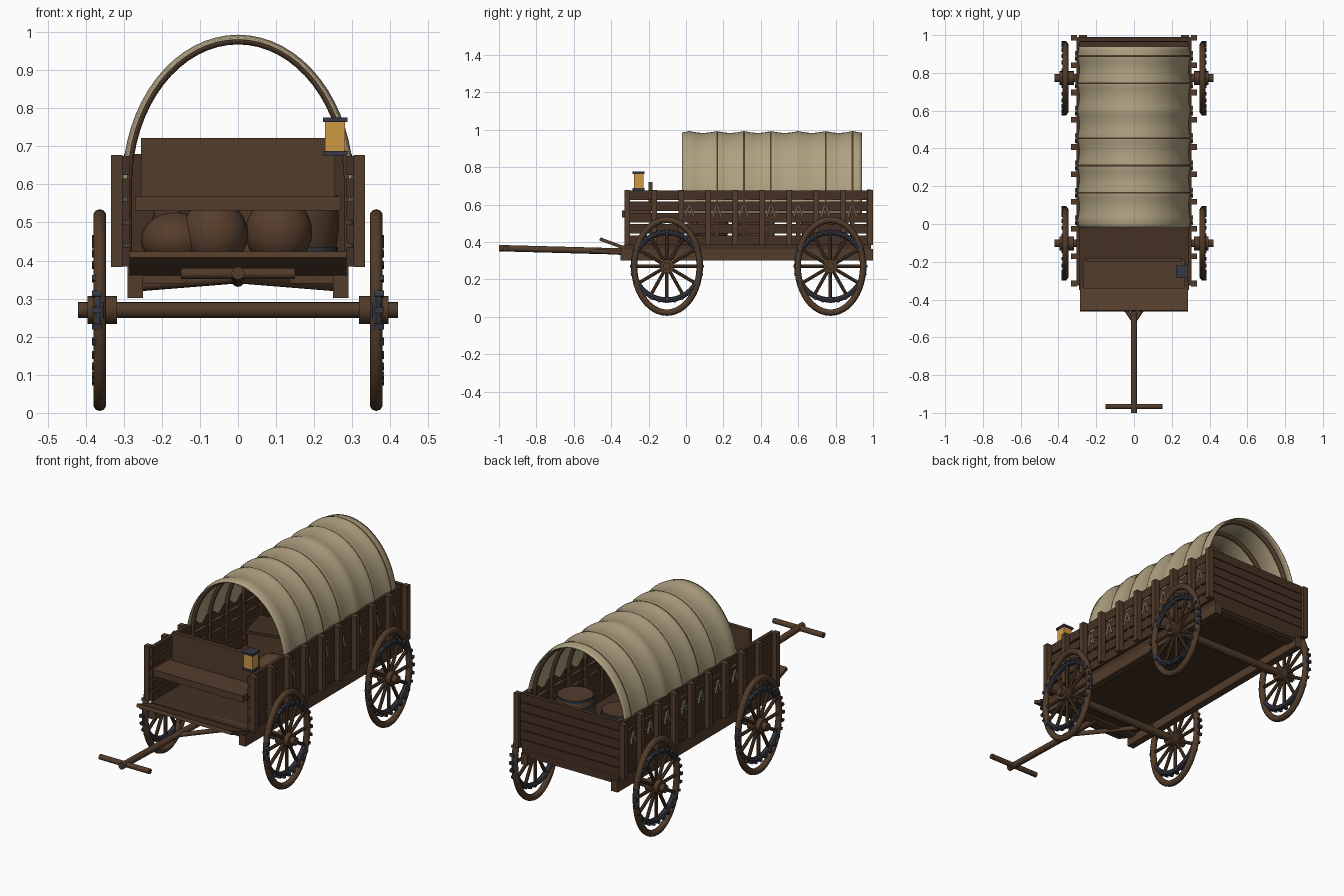
import bpy, bmesh, math
from mathutils import Vector, Matrix

if "Cube" in bpy.data.objects:
    bpy.data.objects.remove(bpy.data.objects["Cube"])


def material(name, r, g, b):
    m = bpy.data.materials.new(name)
    m.use_nodes = True
    m.diffuse_color = (r, g, b, 1)
    m.node_tree.nodes["Principled BSDF"].inputs["Base Color"].default_value = (r, g, b, 1)
    return m


WOOD = material("brown wood", 0.085, 0.045, 0.024)
DARK = material("dark wood", 0.058, 0.030, 0.017)
WHEEL = material("wheel wood", 0.082, 0.043, 0.022)
SACK = material("sack brown", 0.095, 0.048, 0.025)
CANVAS = material("canvas", 0.43, 0.36, 0.22)
ROPE = material("rope", 0.50, 0.41, 0.25)
IRON = material("iron", 0.035, 0.040, 0.055)
AMBER = material("amber glass", 0.62, 0.32, 0.06)


def finish(bm, name, mat, smooth=False):
    bmesh.ops.recalc_face_normals(bm, faces=bm.faces)
    me = bpy.data.meshes.new(name)
    bm.to_mesh(me)
    bm.free()
    me.materials.append(mat)
    ob = bpy.data.objects.new(name, me)
    bpy.context.collection.objects.link(ob)
    if smooth:
        bpy.ops.object.select_all(action='DESELECT')
        ob.select_set(True)
        bpy.context.view_layer.objects.active = ob
        bpy.ops.object.shade_smooth_by_angle(angle=math.radians(40))
    return ob


def add_box(bm, center, size, rot=Matrix()):
    mat = Matrix.Translation(center) @ rot @ Matrix.Diagonal((*size, 1))
    bmesh.ops.create_cube(bm, size=1, matrix=mat)


def box(name, mat, center, size, rot=Matrix()):
    bm = bmesh.new()
    add_box(bm, center, size, rot)
    return finish(bm, name, mat)


def add_rod(bm, a, b, r, sides=12):
    a, b = Vector(a), Vector(b)
    d = b - a
    mat = Matrix.Translation((a + b) / 2) @ d.to_track_quat('Z', 'Y').to_matrix().to_4x4()
    bmesh.ops.create_cone(bm, cap_ends=True, segments=sides, radius1=r, radius2=r,
                          depth=d.length, matrix=mat)


def rod(name, mat, a, b, r, sides=16):
    bm = bmesh.new()
    add_rod(bm, a, b, r, sides)
    return finish(bm, name, mat, True)


def add_tube(bm, path, r, sides=10, closed=False):
    # sweep a circle along a path lying in the x/z or y/z plane
    pts = [Vector(p) for p in path]
    n = len(pts)
    side = (pts[1] - pts[0]).cross(pts[n // 2] - pts[0]).normalized()
    rings = []
    for i, p in enumerate(pts):
        q0 = pts[(i - 1) % n] if closed else pts[max(i - 1, 0)]
        q1 = pts[(i + 1) % n] if closed else pts[min(i + 1, n - 1)]
        out = (q1 - q0).normalized().cross(side)
        rings.append([bm.verts.new(p + r * (math.cos(t) * out + math.sin(t) * side))
                      for t in (math.tau * k / sides for k in range(sides))])
    for i in range(n if closed else n - 1):
        a, b = rings[i], rings[(i + 1) % n]
        for k in range(sides):
            bm.faces.new((a[k], a[(k + 1) % sides], b[(k + 1) % sides], b[k]))
    if not closed:
        bm.faces.new(rings[0])
        bm.faces.new(rings[-1])


# Bed and frame
box("bed_floor", DARK, (0, 0.33, 0.367), (0.58, 1.32, 0.035))
for s, side in ((1, "left"), (-1, "right")):
    box(side + "_frame_beam", WOOD, (s * 0.27, 0.325, 0.332), (0.04, 1.35, 0.06))
for y, end in ((-0.31, "front"), (0.96, "rear")):
    box(end + "_cross_beam", WOOD, (0, y, 0.362), (0.58, 0.05, 0.045))

# Plank sides with posts
for s, side in ((1, "left"), (-1, "right")):
    bm = bmesh.new()
    for i in range(5):
        add_box(bm, (s * 0.295, 0.33, 0.41 + 0.06 * i), (0.02, 1.31, 0.05))
    finish(bm, side + "_wall_planks", DARK)
    bm = bmesh.new()
    for i in range(10):
        add_box(bm, (s * 0.318, -0.315 + 0.1445 * i, 0.53), (0.03, 0.03, 0.295))
    finish(bm, side + "_wall_posts", WOOD)

# Tail board
bm = bmesh.new()
for i in range(6):
    add_box(bm, (0, 0.978, 0.407 + 0.05 * i), (0.60, 0.022, 0.046))
finish(bm, "tail_planks", DARK)
box("tail_backing", DARK, (0, 0.968, 0.53), (0.58, 0.008, 0.28))

# Driver bench and footboard
box("bench_seat", WOOD, (0, -0.265, 0.55), (0.54, 0.155, 0.036))
box("bench_back", WOOD, (0, -0.19, 0.644), (0.51, 0.02, 0.155))
tilt = Matrix.Rotation(math.radians(-20), 4, 'X')
box("footboard", WOOD, (0, -0.395, 0.392), (0.57, 0.14, 0.018), tilt)

# Draw pole
rod("draw_pole", WOOD, (0, -0.30, 0.348), (0, -1.0, 0.367), 0.017)
rod("pole_handle", WOOD, (-0.15, -0.966, 0.366), (0.15, -0.966, 0.366), 0.014)
for s, side in ((1, "left"), (-1, "right")):
    rod(side + "_pole_brace", WOOD, (0, -0.515, 0.352), (s * 0.25, -0.15, 0.332), 0.012)

# Wheels: tall oval wooden rim, round iron band with studs, spokes and hub
ZC = 0.27
STEPS = 48
for y, end in ((-0.102, "front"), (0.772, "rear")):
    rod(end + "_axle", WHEEL, (-0.42, y, ZC), (0.42, y, ZC), 0.021)
    for s, side in ((1, "left"), (-1, "right")):
        name = end + "_" + side
        x = s * 0.363
        circle = [(math.cos(math.tau * k / STEPS), math.sin(math.tau * k / STEPS))
                  for k in range(STEPS)]
        bm = bmesh.new()
        add_tube(bm, [(x, y + 0.175 * c, ZC + 0.248 * n) for c, n in circle], 0.017, 10, True)
        finish(bm, name + "_wheel_rim", WHEEL, True)
        bm = bmesh.new()
        add_tube(bm, [(x, y + 0.18 * c, ZC + 0.18 * n) for c, n in circle], 0.014, 8, True)
        finish(bm, name + "_iron_band", IRON, True)
        bm = bmesh.new()
        for k in range(28):
            t = math.tau * k / 28
            add_box(bm, (x + s * 0.007, y + 0.19 * math.cos(t), ZC + 0.19 * math.sin(t)),
                    (0.026, 0.015, 0.015), Matrix.Rotation(t, 4, 'X'))
        finish(bm, name + "_band_studs", IRON)
        bm = bmesh.new()
        for k in range(12):
            t = math.tau * k / 12
            add_rod(bm, (x, y, ZC),
                    (x, y + 0.175 * math.cos(t), ZC + 0.18 * math.sin(t)), 0.009, 8)
        finish(bm, name + "_spokes", WHEEL, True)
        rod(name + "_hub", WHEEL, (s * 0.318, y, ZC), (s * 0.395, y, ZC), 0.037)


# Canopy arch: half oval on straight legs
def arch(a, b, bottom, n=32):
    pts = [(a * math.cos(math.pi * k / n), 0.6 + b * math.sin(math.pi * k / n))
           for k in range(n + 1)]
    return [(a, bottom)] + pts + [(-a, bottom)]


HOOPS = [0.02 + 0.145 * i for i in range(7)]
bm = bmesh.new()
for y in HOOPS:
    add_tube(bm, [(x, y, z) for x, z in arch(0.291, 0.380, 0.42)], 0.0125, 10)
finish(bm, "canopy_hoops", WOOD, True)

bm = bmesh.new()
rows = []
for j in range(49):
    y = -0.02 + 0.02 * j
    sag = 0.010 * abs(math.sin(math.pi * (y - HOOPS[0]) / 0.145))
    rows.append([bm.verts.new((x, y, z))
                 for x, z in arch(0.301 - sag, 0.390 - sag, 0.54)])
for r0, r1 in zip(rows, rows[1:]):
    for k in range(len(r0) - 1):
        bm.faces.new((r0[k], r0[k + 1], r1[k + 1], r1[k]))
cover = finish(bm, "canvas_cover", CANVAS, True)
solid = cover.modifiers.new("thickness", 'SOLIDIFY')
solid.thickness = 0.006
solid.offset = 0

# Rope ties on the outside of the walls
bm = bmesh.new()
for s in (1, -1):
    for y in HOOPS:
        for d in (-1, 1):
            add_rod(bm, (s * 0.308, y + d * 0.004, 0.595), (s * 0.308, y + d * 0.022, 0.535), 0.005, 6)
finish(bm, "rope_ties", ROPE, True)

# Cargo: barrels
for i, (x, y) in enumerate(((0.16, 0.72), (-0.12, 0.74))):
    bm = bmesh.new()
    rings = []
    for k in range(9):
        h = k / 8
        r = 0.085 + 0.02 * math.sin(math.pi * h)
        rings.append([bm.verts.new((x + r * math.cos(t), y + r * math.sin(t), 0.385 + 0.225 * h))
                      for t in (math.tau * q / 24 for q in range(24))])
    for a, b in zip(rings, rings[1:]):
        for q in range(24):
            bm.faces.new((a[q], a[(q + 1) % 24], b[(q + 1) % 24], b[q]))
    bm.faces.new(rings[0])
    bm.faces.new(rings[-1])
    finish(bm, "barrel_%d" % (i + 1), WOOD, True)
    bm = bmesh.new()
    for z, r in ((0.43, 0.099), (0.565, 0.099), (0.603, 0.088)):
        add_rod(bm, (x, y, z - 0.006), (x, y, z + 0.006), r + 0.003, 24)
    finish(bm, "barrel_hoops_%d" % (i + 1), IRON, True)

# Cargo: crate and sacks
box("crate", WOOD, (-0.03, 0.36, 0.485), (0.22, 0.18, 0.20), Matrix.Rotation(0.25, 4, 'Z'))
box("crate_lid", DARK, (-0.03, 0.36, 0.59), (0.235, 0.195, 0.015), Matrix.Rotation(0.25, 4, 'Z'))
for i, (x, y, z, rx, rz) in enumerate(((-0.165, 0.12, 0.455, 0.09, 0.072),
                                       (-0.062, 0.10, 0.47, 0.088, 0.09),
                                       (0.107, 0.14, 0.475, 0.088, 0.092))):
    bm = bmesh.new()
    bmesh.ops.create_uvsphere(bm, u_segments=24, v_segments=14, radius=1,
                              matrix=Matrix.Translation((x, y, z)) @ Matrix.Diagonal((rx, 0.09, rz, 1)))
    finish(bm, "sack_%d" % (i + 1), SACK, True)

# Lantern
box("lantern_glass", AMBER, (0.255, -0.253, 0.725), (0.052, 0.052, 0.08))
for z, part in ((0.682, "base"), (0.77, "cap")):
    box("lantern_" + part, IRON, (0.255, -0.253, z), (0.064, 0.064, 0.012))
